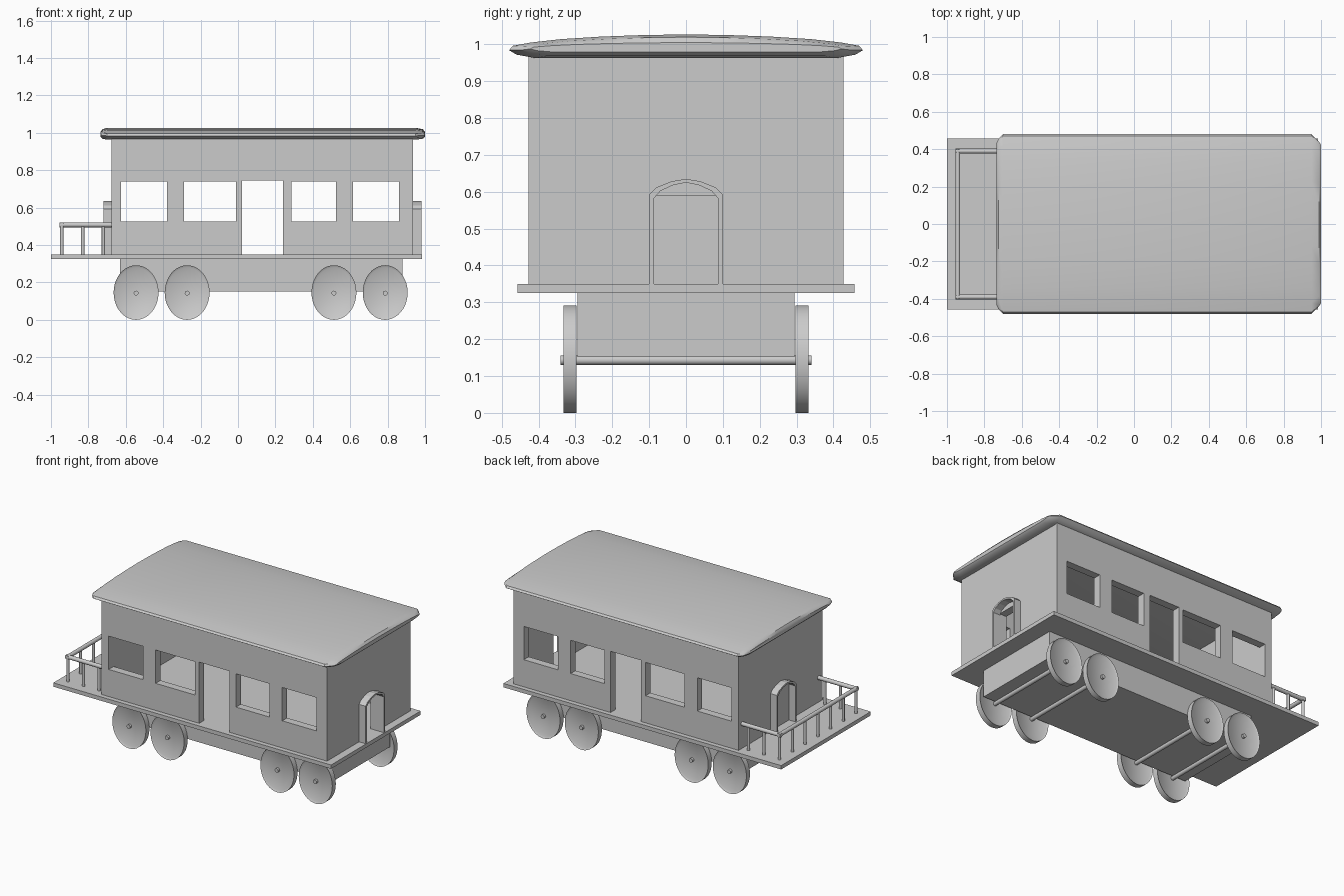
import bpy, bmesh, math
from mathutils import Matrix, Vector

if "Cube" in bpy.data.objects:
    bpy.data.objects.remove(bpy.data.objects["Cube"])


def finish(name, bm, smooth=False):
    bmesh.ops.recalc_face_normals(bm, faces=bm.faces)
    me = bpy.data.meshes.new(name)
    bm.to_mesh(me)
    bm.free()
    ob = bpy.data.objects.new(name, me)
    bpy.context.collection.objects.link(ob)
    if smooth:
        bpy.ops.object.select_all(action='DESELECT')
        bpy.context.view_layer.objects.active = ob
        ob.select_set(True)
        bpy.ops.object.shade_smooth_by_angle(angle=math.radians(35))
    return ob


def box(name, x0, x1, y0, y1, z0, z1):
    bm = bmesh.new()
    m = Matrix.Translation(((x0 + x1) / 2, (y0 + y1) / 2, (z0 + z1) / 2))
    bmesh.ops.create_cube(bm, size=1, matrix=m @ Matrix.Diagonal((x1 - x0, y1 - y0, z1 - z0, 1)))
    return finish(name, bm)


def rod(name, a, b, r, seg=12):
    a, b = Vector(a), Vector(b)
    d = b - a
    bm = bmesh.new()
    m = Matrix.Translation((a + b) / 2) @ d.to_track_quat('Z', 'Y').to_matrix().to_4x4()
    bmesh.ops.create_cone(bm, cap_ends=True, segments=seg, radius1=r, radius2=r,
                          depth=d.length, matrix=m)
    return finish(name, bm, True)


def cut(ob, *dims):
    cutter = box("cutter", *dims)
    cutter.hide_render = True
    mod = ob.modifiers.new("cut", 'BOOLEAN')
    mod.operation, mod.solver, mod.object = 'DIFFERENCE', 'EXACT', cutter
    bpy.context.view_layer.update()
    me = bpy.data.meshes.new_from_object(ob.evaluated_get(bpy.context.evaluated_depsgraph_get()))
    ob.modifiers.clear()
    ob.data = me
    bpy.data.objects.remove(cutter)


# Deck and underframe
box("deck", -1.0, 0.985, -0.457, 0.457, 0.325, 0.35)
box("underframe", -0.63, 0.88, -0.295, 0.295, 0.152, 0.325)

# Carriage walls: hollow shell, matching openings on both sides, open doorway at right end
walls = box("walls", -0.675, 0.935, -0.427, 0.427, 0.35, 0.968)
cut(walls, -0.625, 0.885, -0.377, 0.377, 0.3, 1.1)
for x0, x1 in ((-0.625, -0.38), (-0.29, -0.01), (0.285, 0.525), (0.615, 0.86)):
    cut(walls, x0, x1, -0.6, 0.6, 0.525, 0.74)
cut(walls, 0.022, 0.24, -0.6, 0.6, 0.3, 0.745)
cut(walls, 0.87, 1.1, -0.087, 0.087, 0.3, 0.59)

# Arched hoods around the end doors
outer = [(-0.1, 0.35), (-0.1, 0.592), (-0.08, 0.612), (-0.04, 0.628), (0, 0.635),
         (0.04, 0.628), (0.08, 0.612), (0.1, 0.592), (0.1, 0.35)]
inner = [(y * 0.87, z - (0.01 if z > 0.4 else 0)) for y, z in outer]
for name, x0, x1 in (("left_door_frame", -0.72, -0.672), ("right_door_frame", 0.932, 0.982)):
    bm = bmesh.new()
    loops = [[bm.verts.new((x, y, z)) for y, z in prof]
             for x, prof in ((x0, outer), (x1, outer), (x1, inner), (x0, inner))]
    for k in range(4):
        a, b = loops[k], loops[(k + 1) % 4]
        for i in range(len(a) - 1):
            bm.faces.new((a[i], a[i + 1], b[i + 1], b[i]))
    bm.faces.new([l[0] for l in loops])
    bm.faces.new([l[-1] for l in loops])
    finish(name, bm)

# Roof: shallow lens section, tapered at both ends
half = [(0.41, 0.963), (0.46, 0.972), (0.48, 0.984), (0.47, 0.996), (0.42, 1.005),
        (0.34, 1.014), (0.23, 1.021), (0.12, 1.025)]
section = half + [(0, 1.027)] + [(-y, z) for y, z in reversed(half)]
bm = bmesh.new()
rings = []
for x, sy, sz in ((-0.735, 0.9, 0.4), (-0.725, 0.95, 0.8), (-0.70, 1, 1),
                  (0.95, 1, 1), (0.988, 0.92, 0.8), (1.0, 0.88, 0.4)):
    rings.append([bm.verts.new((x, y * sy, 0.99 + (z - 0.99) * sz)) for y, z in section])
n = len(section)
for a, b in zip(rings, rings[1:]):
    for i in range(n):
        j = (i + 1) % n
        bm.faces.new((a[i], a[j], b[j], b[i]))
bm.faces.new(rings[0])
bm.faces.new(rings[-1])
finish("roof", bm, True)

# Wheels (slightly oval, recessed faces) and axles
for x in (-0.545, -0.272, 0.513, 0.787):
    rod("axle", (x, -0.34, 0.143), (x, 0.34, 0.143), 0.013)
    for y in (-0.315, 0.315):
        bm = bmesh.new()
        m = (Matrix.Translation((x, y, 0.146)) @ Matrix.Diagonal((0.12, 1, 0.146, 1))
             @ Matrix.Rotation(math.pi / 2, 4, 'X'))
        bmesh.ops.create_cone(bm, cap_ends=True, segments=40, radius1=1, radius2=1,
                              depth=0.036, matrix=m)
        caps = [f for f in bm.faces if len(f.verts) > 4]
        for f in caps:
            bmesh.ops.inset_region(bm, faces=[f], thickness=0.012)
            for v in f.verts:
                v.co.y += 0.008 if v.co.y < y else -0.008
        finish("wheel", bm, True)

# Balcony railing
yf, yb, xe = -0.39, 0.39, -0.942
rod("end_rail", (xe, yf - 0.012, 0.508), (xe, yb + 0.012, 0.508), 0.013)
for y in (yf, yb):
    rod("side_rail", (xe - 0.012, y, 0.508), (-0.67, y, 0.508), 0.013)
    for x in (-0.83, -0.72):
        rod("side_post", (x, y, 0.345), (x, y, 0.508), 0.009)
for i in range(7):
    y = yf + (yb - yf) * i / 6
    rod("end_post", (xe, y, 0.345), (xe, y, 0.508), 0.009)
